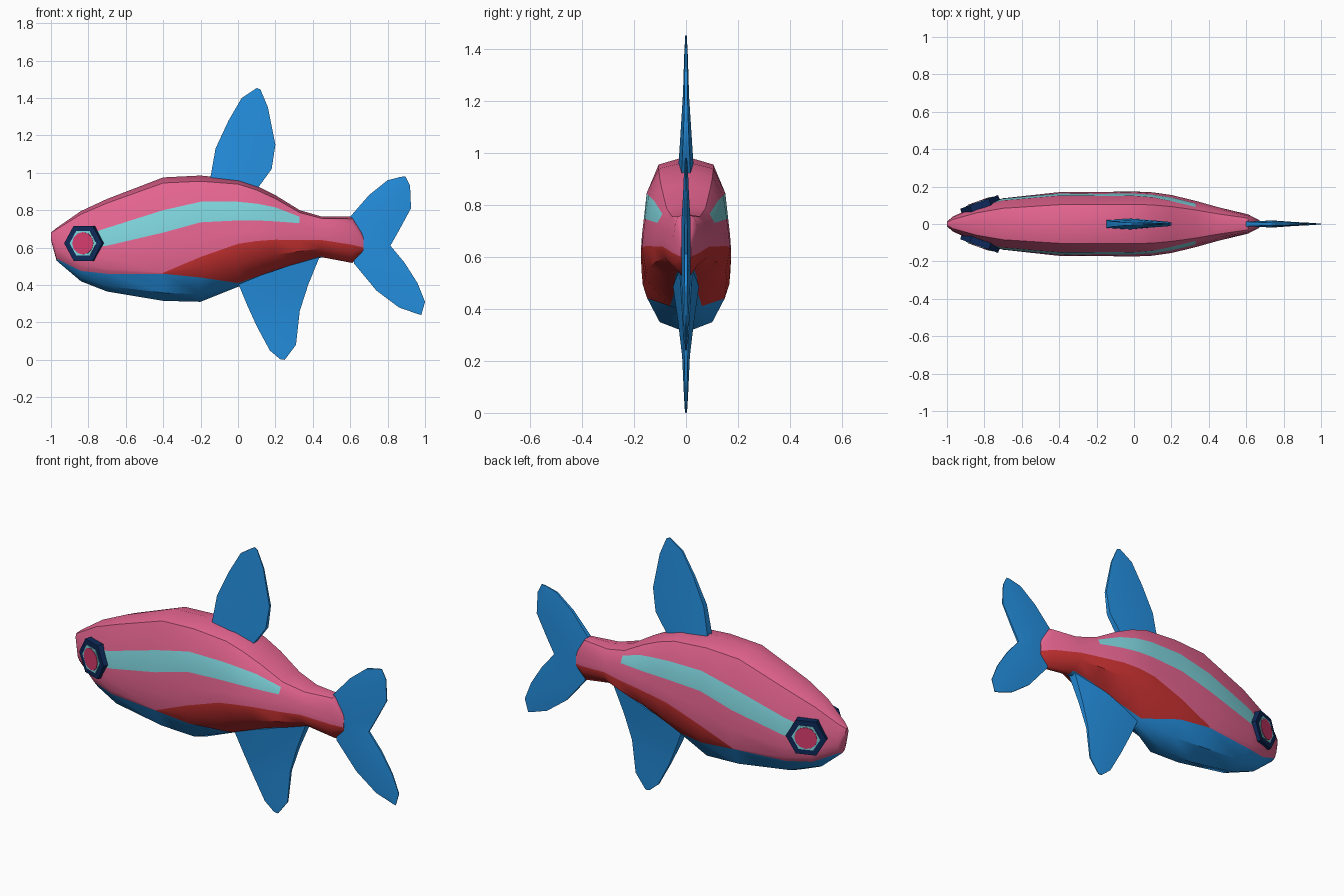
import bpy, bmesh
from mathutils import Matrix, Vector

cube = bpy.data.objects.get("Cube")
if cube:
    bpy.data.objects.remove(cube, do_unlink=True)


def make_material(name, rgb):
    mat = bpy.data.materials.new(name)
    color = (*rgb, 1)
    mat.diffuse_color = color
    mat.use_nodes = True
    mat.node_tree.nodes["Principled BSDF"].inputs["Base Color"].default_value = color
    return mat


pink = make_material("rose pink", (.79, .13, .28))
blue = make_material("fin blue", (.018, .28, .75))
red = make_material("flank red", (.56, .03, .03))
teal = make_material("pale turquoise", (.21, .66, .72))
navy = make_material("dark navy", (.004, .022, .1))
crimson = make_material("pupil crimson", (.68, .045, .156))


def finish(name, bm, materials, smooth_angle=0.0):
    bmesh.ops.recalc_face_normals(bm, faces=bm.faces)
    mesh = bpy.data.meshes.new(name)
    bm.to_mesh(mesh)
    bm.free()
    for mat in materials:
        mesh.materials.append(mat)
    obj = bpy.data.objects.new(name, mesh)
    bpy.context.collection.objects.link(obj)
    if smooth_angle:
        bpy.ops.object.select_all(action='DESELECT')
        obj.select_set(True)
        bpy.context.view_layer.objects.active = obj
        bpy.ops.object.shade_smooth_by_angle(angle=smooth_angle)
    return obj


def loft(bm, rings, paint=None):
    """Skin closed rings; paint(station, segment) gives the material index."""
    rows = [[bm.verts.new(p) for p in ring] for ring in rings]
    n = len(rows[0])
    for s in range(len(rows) - 1):
        a, b = rows[s], rows[s + 1]
        for i in range(n):
            j = (i + 1) % n
            face = bm.faces.new((a[i], a[j], b[j], b[i]))
            if paint:
                face.material_index = paint(s, i)
    bm.faces.new(rows[0])
    bm.faces.new(rows[-1])


# Body: x, bottom, top, half width, belly line, red top, stripe bottom, stripe top
STATIONS = [
    (-1, .64, .68, .012, .645, .65, .66, .67),
    (-.97, .53, .705, .04, .54, .57, .61, .66),
    (-.84, .42, .795, .1, .475, .51, .59, .66),
    (-.7, .365, .86, .14, .46, .485, .61, .705),
    (-.4, .315, .975, .172, .46, .465, .68, .8),
    (-.2, .31, .985, .175, .44, .55, .735, .845),
    (0, .39, .965, .175, .41, .62, .745, .845),
    (.1, .43, .93, .17, .445, .635, .745, .835),
    (.2, .47, .88, .155, .48, .642, .74, .815),
    (.33, .51, .8, .125, .52, .64, .73, .765),
    (.45, .548, .765, .09, .555, .64, .69, .73),
    (.61, .518, .765, .052, .525, .615, .67, .72),
    (.67, .57, .67, .02, .575, .6, .62, .64),
]
# Cross-section: height fraction to width fraction
SECTION = [(0, 0), (.06, .6), (.24, .94), (.42, 1), (.8, .86), (.955, .6), (1, 0)]


def section_width(u):
    for (u0, w0), (u1, w1) in zip(SECTION, SECTION[1:]):
        if u <= u1:
            return w0 + (w1 - w0) * (u - u0) / (u1 - u0)
    return 0


def body_ring(x, bottom, top, half, belly, red_top, stripe_low, stripe_high):
    shoulder = bottom + .955 * (top - bottom)
    heights = [bottom, bottom + .3 * (belly - bottom), belly, (belly + red_top) / 2,
               red_top, (red_top + stripe_low) / 2, stripe_low, stripe_high,
               shoulder, top]
    side = [(half * section_width((z - bottom) / (top - bottom)), z) for z in heights]
    left = [(x, y, z) for y, z in side]
    right = [(x, -y, z) for y, z in side[-2:0:-1]]
    return left + right


def paint_body(station, segment):
    band = min(segment, 17 - segment)
    x = STATIONS[station][0]
    if band < 2 and x > -.98:
        return 1 if x < .4 else 2
    if band in (2, 3) and x > -.41:
        return 2
    if band == 6 and -.85 < x < .3:
        return 3
    return 0


bm = bmesh.new()
loft(bm, [body_ring(*s) for s in STATIONS], paint_body)
finish("body", bm, [pink, blue, red, teal], .7)


# Fins: rows of leading point, trailing point and half thickness
def make_fin(name, rows, edge_back):
    bm = bmesh.new()
    rings = []
    for (x0, z0), (x1, z1), t in rows:
        xm, zm = (x0 + x1) / 2, (z0 + z1) / 2
        back = t * edge_back
        front = t * .7
        rings.append([(x0, front, z0), (xm, t, zm), (x1, back, z1),
                      (x1, -back, z1), (xm, -t, zm), (x0, -front, z0)])
    loft(bm, rings)
    finish(name, bm, [blue], .7)


make_fin("dorsal_fin", [
    ((-.15, .96), (.1, .91), .03),
    ((-.12, 1.13), (.18, 1.02), .021),
    ((-.05, 1.28), (.2, 1.15), .012),
    ((.02, 1.4), (.16, 1.35), .007),
    ((.1, 1.453), (.12, 1.445), .003),
], .6)

make_fin("belly_fin", [
    ((0, .41), (.44, .56), .05),
    ((.05, .29), (.375, .4), .03),
    ((.1, .18), (.33, .26), .015),
    ((.17, .05), (.31, .08), .008),
    ((.225, .003), (.25, 0), .004),
], .5)

make_fin("tail_fin", [
    ((.87, .978), (.895, .98), .004),
    ((.8, .96), (.92, .93), .007),
    ((.7, .88), (.925, .81), .011),
    ((.6, .765), (.86, .69), .018),
    ((.62, .64), (.815, .61), .018),
    ((.62, .515), (.89, .52), .018),
    ((.74, .37), (.96, .41), .011),
    ((.86, .28), (1, .31), .007),
    ((.96, .245), (.98, .24), .003),
], .3)


# Eyes: hexagonal rim with thin iris and pupil plates
def make_disc(name, mat, sides, radius, depth, outer, normal):
    up = Vector((0, 0, 1))
    axes = Matrix((up, normal.cross(up), normal)).transposed().to_4x4()
    bm = bmesh.new()
    bmesh.ops.create_cone(bm, cap_ends=True, segments=sides, radius1=radius,
                          radius2=radius, depth=depth,
                          matrix=Matrix.Translation(outer - normal * depth / 2) @ axes)
    finish(name, bm, [mat])


for label, side in (("left", 1), ("right", -1)):
    normal = Vector((-.34, side * .94, 0)).normalized()
    centre = Vector((-.828, side * .118, .623))
    make_disc(label + "_eye_rim", navy, 6, .108, .05, centre, normal)
    make_disc(label + "_eye_iris", teal, 6, .076, .006, centre + normal * .003, normal)
    make_disc(label + "_eye_pupil", crimson, 12, .06, .006, centre + normal * .006, normal)
